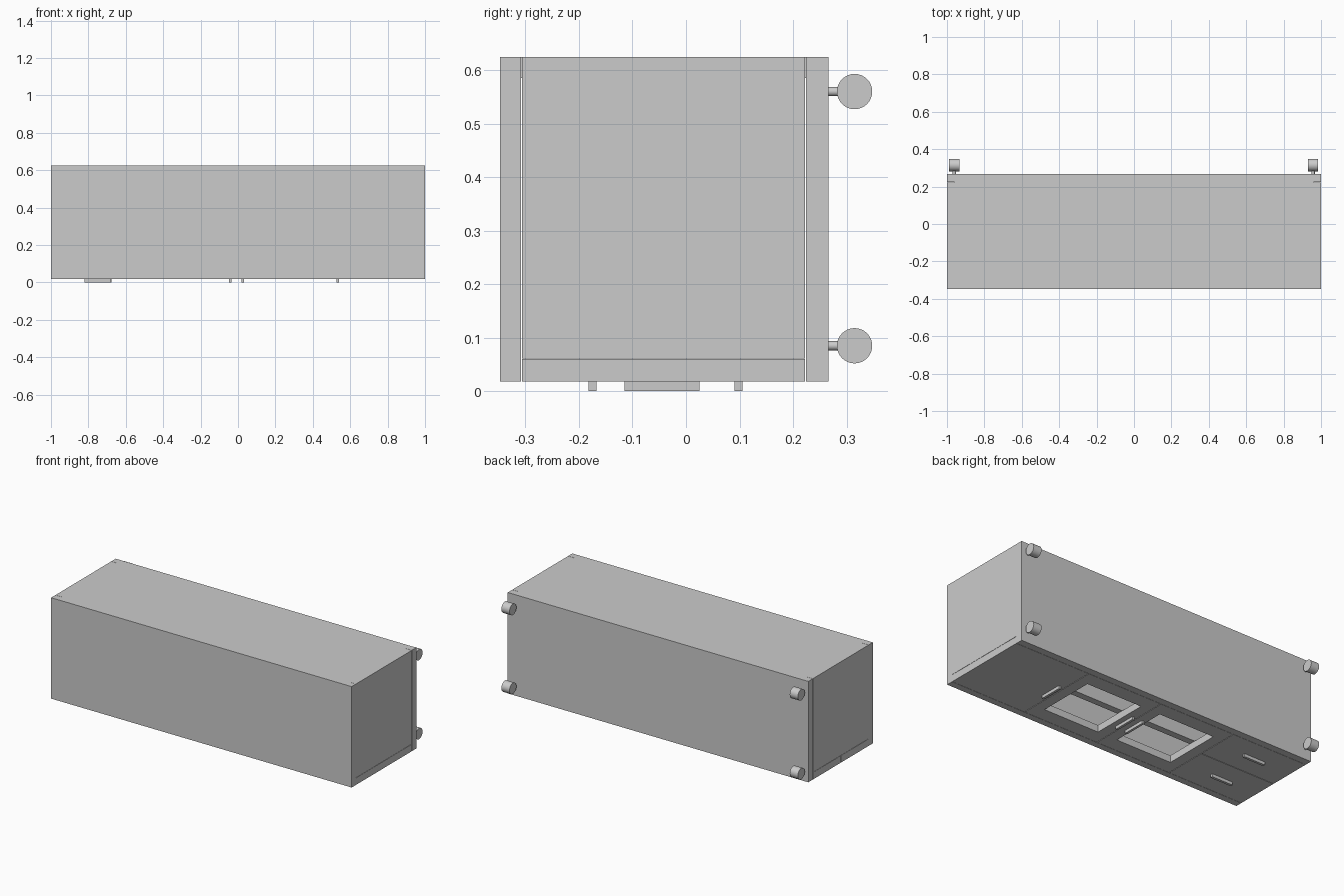
import bpy

if "Cube" in bpy.data.objects:
    bpy.data.objects.remove(bpy.data.objects["Cube"])


def box(name, x, y, z):
    """Box from (min, max) ranges on each axis."""
    bpy.ops.mesh.primitive_cube_add(
        size=1, location=[(r[0] + r[1]) / 2 for r in (x, y, z)])
    ob = bpy.context.object
    ob.name = name
    ob.scale = [r[1] - r[0] for r in (x, y, z)]
    bpy.ops.object.transform_apply(location=False, rotation=False, scale=True)
    return ob


def cylinder(name, loc, radius, depth, rot):
    bpy.ops.mesh.primitive_cylinder_add(
        vertices=32, radius=radius, depth=depth, location=loc, rotation=rot)
    bpy.context.object.name = name
    bpy.ops.object.shade_smooth_by_angle()


# The sideboard lies on its doors: its doors face -z, its castors face +y
Y0, Y1 = -0.308, 0.224           # inner faces of the top and base boards
Z0, ZD, Z1 = 0.018, 0.06, 0.625  # door face, door back, cabinet back
GAP = 0.0015
MID = (Y0 + Y1) / 2

# Carcass
box("top_board", (-1, 1), (-0.348, Y0), (Z0, Z1))
box("base_board", (-1, 1), (Y1, 0.266), (Z0, Z1))
for side, x in (("left", (-1, -0.96)), ("right", (0.96, 1))):
    box(side + "_side_panel", x, (Y0 + GAP, Y1 - GAP), (ZD + GAP, Z1))
box("back_panel", (-0.96, 0.96), (Y0, Y1), (Z1 - 0.04, Z1))
box("shelf", (-0.96, 0.96), (MID - 0.02, MID + 0.02), (ZD + 0.002, Z1 - 0.04))

# Solid door and two drawer fronts
dy = (Y0 + GAP, Y1 - GAP)
box("solid_door", (0.5 + GAP, 1), dy, (Z0, ZD))
box("upper_drawer_front", (-1, -0.5 - GAP), (Y0 + GAP, MID - GAP), (Z0, ZD))
box("lower_drawer_front", (-1, -0.5 - GAP), (MID + GAP, Y1 - GAP), (Z0, ZD))

# Two doors with window openings
for side, cx in (("left", -0.25), ("right", 0.25)):
    door = box(side + "_window_door", (cx - 0.25 + GAP, cx + 0.25 - GAP), dy, (Z0, ZD))
    cutter = box(side + "_window_cutter", (cx - 0.185, cx + 0.185),
                 (MID - 0.177, MID + 0.177), (0, 0.1))
    mod = door.modifiers.new("window", 'BOOLEAN')
    mod.operation = 'DIFFERENCE'
    mod.object = cutter
    mod.solver = 'EXACT'
    bpy.context.view_layer.objects.active = door
    bpy.ops.object.modifier_apply(modifier=mod.name)
    bpy.data.objects.remove(cutter, do_unlink=True)

# Bar handles
for i, x in enumerate((-0.041, 0.025, 0.534)):
    box(f"door_handle_{i + 1}", (x - 0.007, x + 0.007), (-0.115, 0.025), (0, Z0))
for name, x, y in (("upper", -0.752, -0.175), ("lower", -0.747, 0.098)):
    box(name + "_drawer_handle", (x - 0.07, x + 0.07), (y - 0.0075, y + 0.0075), (0, Z0))

# Castors
HALF_PI = 1.5707963
for x in (-0.961, 0.958):
    for z in (0.085, 0.56):
        cylinder("castor_stem", (x, 0.278, z), 0.0085, 0.03, (HALF_PI, 0, 0))
        cylinder("castor_wheel", (x, 0.315, z), 0.033, 0.054, (0, HALF_PI, 0))
